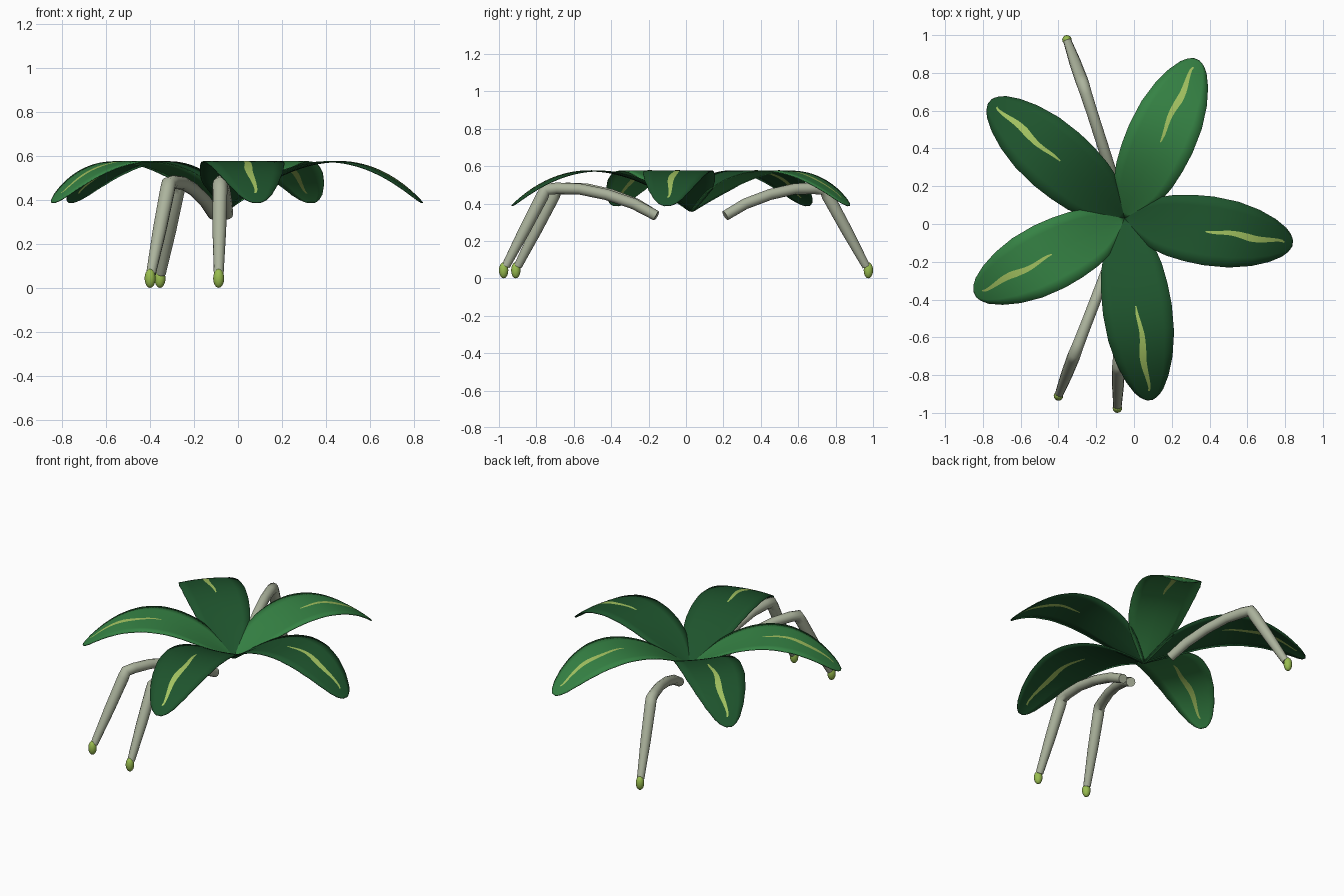
import bpy, bmesh, math
from mathutils import Vector

cube = bpy.data.objects.get("Cube")
if cube:
    bpy.data.objects.remove(cube)


def material(name, rgb):
    m = bpy.data.materials.new(name)
    m.use_nodes = True
    m.diffuse_color = (*rgb, 1)
    bsdf = next(n for n in m.node_tree.nodes if n.type == 'BSDF_PRINCIPLED')
    bsdf.inputs["Base Color"].default_value = (*rgb, 1)
    bsdf.inputs["Roughness"].default_value = 0.7
    return m


DARK = material("dark green", (0.013, 0.088, 0.026))
LIGHT = material("light green", (0.036, 0.225, 0.058))
STRIPE = material("yellow green stripe", (0.37, 0.55, 0.12))
STEM = material("pale sage", (0.41, 0.45, 0.335))
TIP = material("lime tip", (0.32, 0.51, 0.08))

CENTRE = Vector((-0.05, 0.03, 0))
# Half width of a leaf at fractions of its length
WIDTHS = [(0, 0.012), (0.1, 0.088), (0.18, 0.137), (0.27, 0.162), (0.38, 0.177), (0.5, 0.184),
          (0.65, 0.176), (0.78, 0.15), (0.88, 0.115), (0.95, 0.077), (0.985, 0.045), (1, 0.015)]
# Half width of the painted streak
STREAK = [(0.48, 0.003), (0.53, 0.008), (0.62, 0.012), (0.74, 0.019), (0.82, 0.015), (0.95, 0.005)]


def lerp(points, t):
    for (a, u), (b, v) in zip(points, points[1:]):
        if t <= b:
            return u + (v - u) * max(0, t - a) / (b - a)
    return points[-1][1]


def leaf_height(t):
    s = 1 - t
    return 0.36 * s**3 + 3 * 0.59 * t * s * s + 3 * 0.693 * t * t * s + 0.39 * t**3


def shade(obj):
    bpy.ops.object.select_all(action='DESELECT')
    obj.select_set(True)
    bpy.context.view_layer.objects.active = obj
    bpy.ops.object.shade_smooth_by_angle(angle=math.radians(50))


def leaf(name, angle, length, mat):
    """Arched sheet with a streak running through its middle column."""
    a = math.radians(angle)
    along = Vector((math.cos(a), math.sin(a), 0))
    across = Vector((-along.y, along.x, 0))
    bm = bmesh.new()
    rows, steps = [], 44
    for i in range(steps + 1):
        t = 1 - (1 - i / steps) ** 1.25
        w = lerp(WIDTHS, t)
        h = min(lerp(STREAK, t), w * 0.2)
        mid = 0.006 * math.sin(t * 22) if 0.4 < t < 0.95 else 0
        offsets = [-w, -w * 0.7, -w * 0.35, mid - h, mid + h, w * 0.35, w * 0.7, w]
        curl = 0.1 * w * (1 - 2 * t)
        row = []
        for v in offsets:
            p = CENTRE + along * (t * length) + across * v
            p.z = leaf_height(t) + curl * (v / w) ** 2
            row.append(bm.verts.new(p))
        rows.append((t, row))
    for (t0, r0), (t1, r1) in zip(rows, rows[1:]):
        for j in range(len(r0) - 1):
            f = bm.faces.new((r0[j], r1[j], r1[j + 1], r0[j + 1]))
            f.material_index = int(j == 3 and t0 > 0.46 and t1 < 0.96)
    bm.normal_update()
    if sum(f.normal.z for f in bm.faces) < 0:
        bmesh.ops.reverse_faces(bm, faces=bm.faces[:])
    me = bpy.data.meshes.new(name)
    bm.to_mesh(me)
    bm.free()
    me.materials.append(mat)
    me.materials.append(STRIPE)
    obj = bpy.data.objects.new(name, me)
    bpy.context.collection.objects.link(obj)
    solid = obj.modifiers.new("thickness", 'SOLIDIFY')
    solid.thickness = 0.005
    shade(obj)


def root(name, inner, knee, foot):
    """Bent tube that arches out to a knee, then drops to an oval tip."""
    inner, knee, foot = Vector(inner), Vector(knee), Vector(foot)
    path = []
    for t, lift, r in ((0, 0, 0.9), (0.2, 0.035, 0.95), (0.45, 0.05, 0.95),
                       (0.7, 0.045, 0.95), (0.9, 0.02, 1), (1, 0, 1.08)):
        path.append((inner.lerp(knee, t) + Vector((0, 0, lift)), r))
    for t, r in ((0.08, 1.1), (0.5, 1), (0.95, 0.72)):
        path.append((knee.lerp(foot, t), r))
    cu = bpy.data.curves.new(name, 'CURVE')
    cu.dimensions = '3D'
    cu.bevel_depth = 0.031
    cu.bevel_resolution = 4
    cu.use_fill_caps = True
    sp = cu.splines.new('POLY')
    sp.points.add(len(path) - 1)
    for pt, (p, r) in zip(sp.points, path):
        pt.co = (*p, 1)
        pt.radius = r
    cu.materials.append(STEM)
    obj = bpy.data.objects.new(name, cu)
    bpy.context.collection.objects.link(obj)
    bpy.ops.object.select_all(action='DESELECT')
    obj.select_set(True)
    bpy.context.view_layer.objects.active = obj
    bpy.ops.object.convert(target='MESH')
    shade(bpy.context.object)

    bpy.ops.mesh.primitive_uv_sphere_add(segments=16, ring_count=10, radius=1, location=foot)
    tip = bpy.context.object
    tip.name = name + "_tip"
    tip.scale = (0.025, 0.025, 0.043)
    tip.data.materials.append(TIP)
    shade(tip)


# Five arching leaves in alternating greens
leaf("leaf_left", -8.5, 0.90, DARK)
leaf("leaf_back_left", 65.5, 0.925, LIGHT)
leaf("leaf_back_right", 139, 0.945, DARK)
leaf("leaf_front_right", 207, 0.89, LIGHT)
leaf("leaf_front", 278, 0.972, DARK)

# Three jointed roots
root("root_back", (-0.10, 0.21, 0.335), (-0.27, 0.74, 0.475), (-0.355, 0.975, 0.043))
root("root_front_right", (-0.11, -0.16, 0.335), (-0.315, -0.69, 0.475), (-0.40, -0.91, 0.043))
root("root_front", (-0.05, -0.16, 0.335), (-0.082, -0.75, 0.475), (-0.088, -0.975, 0.043))
